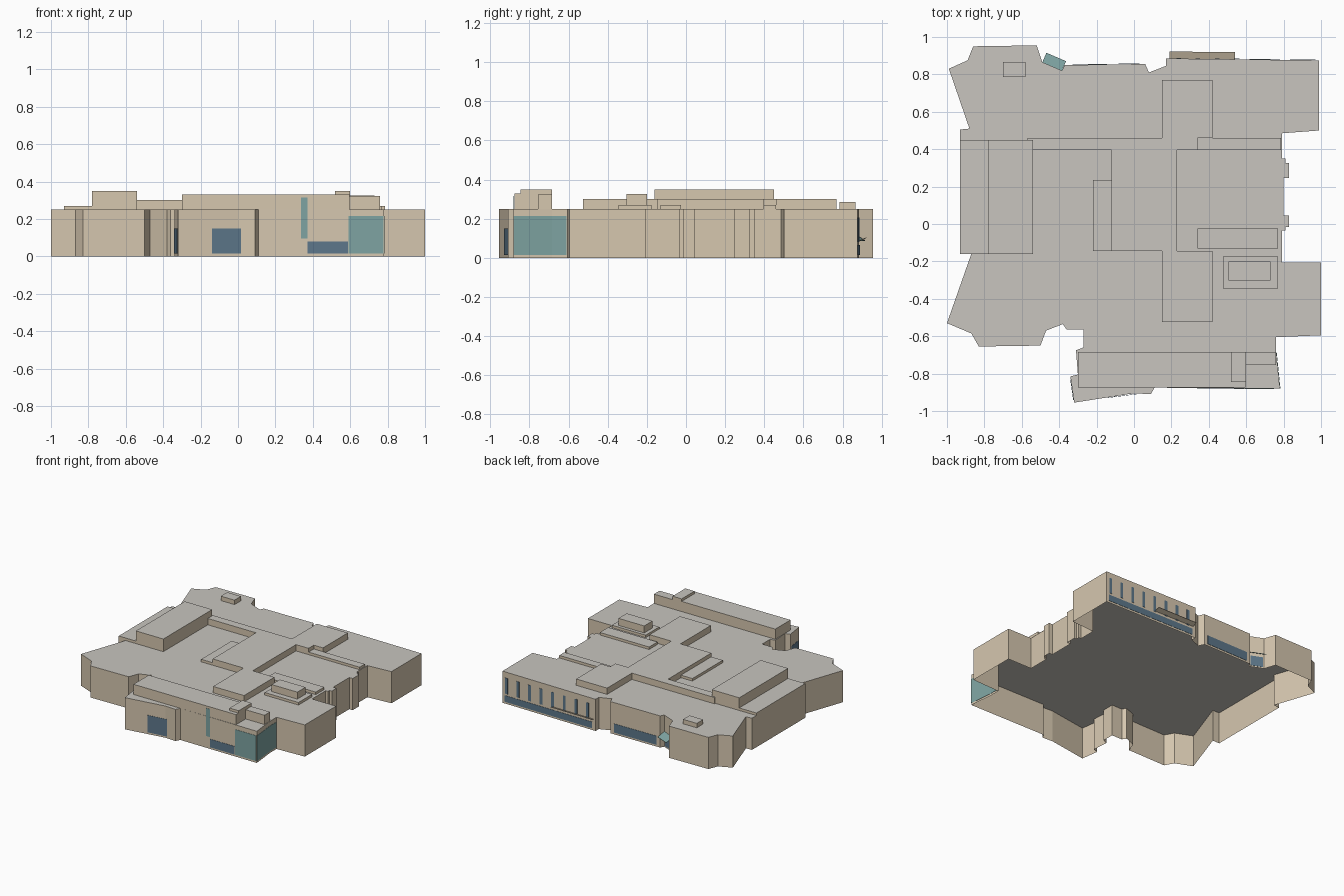
import bpy
import bmesh
from mathutils import Vector

old = bpy.data.objects.get("Cube")
if old:
    bpy.data.objects.remove(old, do_unlink=True)

# The plan is drawn about a point slightly in front of its centre
PLAN_ORIGIN = Vector((0, -0.005, 0))


def make_material(name, colour):
    mat = bpy.data.materials.new(name)
    mat.use_nodes = True
    rgba = (*colour, 1.0)
    mat.diffuse_color = rgba
    mat.node_tree.nodes["Principled BSDF"].inputs["Base Color"].default_value = rgba
    return mat


WALL = make_material("tan wall", (0.67, 0.57, 0.43))
ROOF = make_material("grey roof", (0.58, 0.56, 0.52))
TEAL = make_material("teal glass", (0.21, 0.37, 0.36))
BLUE = make_material("blue glass", (0.11, 0.185, 0.255))


def finish(bm, name, materials):
    """Turn a bmesh into an object; a second material covers level faces."""
    bmesh.ops.recalc_face_normals(bm, faces=bm.faces[:])
    if len(materials) > 1:
        for face in bm.faces:
            face.material_index = int(abs(face.normal.z) > 0.5)
    mesh = bpy.data.meshes.new(name)
    bm.to_mesh(mesh)
    bm.free()
    for mat in materials:
        mesh.materials.append(mat)
    obj = bpy.data.objects.new(name, mesh)
    obj.location = PLAN_ORIGIN
    bpy.context.collection.objects.link(obj)
    return obj


def extrude_outline(name, corners, offset, materials, open_base=False):
    """Sweep an outline along an offset vector into a solid or an open shell."""
    bm = bmesh.new()
    face = bm.faces.new([bm.verts.new(co) for co in corners])
    swept = bmesh.ops.extrude_face_region(bm, geom=[face], use_keep_orig=True)
    moved = [item for item in swept["geom"] if isinstance(item, bmesh.types.BMVert)]
    bmesh.ops.translate(bm, verts=moved, vec=offset)
    if open_base:
        bmesh.ops.delete(bm, geom=[face], context="FACES_ONLY")
    return finish(bm, name, materials)


def shell(name, outline, bottom, top):
    """Walls and a flat roof, open underneath."""
    corners = [(x, y, bottom) for x, y in outline]
    rise = Vector((0, 0, top - bottom))
    return extrude_outline(name, corners, rise, [WALL, ROOF], open_base=True)


def roof_box(name, left, right, front, back, top, bottom=0.25):
    outline = [(left, front), (right, front), (right, back), (left, back)]
    return shell(name, outline, bottom, top)


def outward(start, end):
    """Outward direction of a wall followed clockwise from above."""
    run = Vector(end) - Vector(start)
    return Vector((-run.y, run.x, 0)).normalized()


def window(name, start, end, bottom, top, mat):
    """Thin glass plate on the outside of the wall from start to end."""
    out = outward(start, end) * 0.001
    corners = [Vector((*p, z)) + out for p, z in
               ((start, bottom), (end, bottom), (end, top), (start, top))]
    return extrude_outline(name, corners, out * 2, [mat])


def canopy(name, start, end, depth, inner, outer, mat):
    """Thin tilted plate reaching out from a wall."""
    thickness = Vector((0, 0, 0.003))
    root = Vector((*start, inner))
    tip = Vector((*start, outer)) + outward(start, end) * depth
    corners = [root, tip, tip - thickness, root - thickness]
    run = Vector((*end, inner)) - root
    return extrude_outline(name, corners, run, [mat])


# Main body, clockwise from the back right corner of the angled wing
footprint = [
    (-0.99, 0.835), (-0.89, 0.88), (-0.86, 0.955), (-0.52, 0.96),
    (-0.49, 0.87), (-0.385, 0.825), (-0.37, 0.855), (0.06, 0.86),
    (0.08, 0.815), (0.17, 0.85), (0.17, 0.89), (0.99, 0.88),
    (0.99, 0.505), (0.79, 0.49), (0.79, 0.355), (0.81, 0.355),
    (0.81, 0.33), (0.83, 0.33), (0.83, 0.25), (0.8, 0.25),
    (0.8, 0.05), (0.83, 0.05), (0.83, -0.01), (0.81, -0.01),
    (0.81, -0.03), (0.79, -0.03), (0.79, -0.2), (1, -0.2),
    (1, -0.59), (0.76, -0.6), (0.76, -0.68), (0.78, -0.875),
    (0.11, -0.87), (0.09, -0.905), (0, -0.9), (-0.32, -0.95),
    (-0.34, -0.81), (-0.3, -0.8), (-0.31, -0.67), (-0.27, -0.655),
    (-0.27, -0.56), (-0.36, -0.56), (-0.38, -0.53), (-0.47, -0.565),
    (-0.5, -0.645), (-0.83, -0.65), (-0.87, -0.58), (-1, -0.525),
    (-0.87, -0.155), (-0.93, -0.155), (-0.93, 0.51), (-0.88, 0.515)]
shell("main_building", footprint, 0, 0.25)

# Raised corridor roof winding across the middle
corridor = [
    (-0.57, 0.465), (0.15, 0.465), (0.15, 0.775), (0.42, 0.775),
    (0.42, 0.465), (0.34, 0.465), (0.34, 0.4), (0.23, 0.4),
    (0.23, -0.14), (0.42, -0.14), (0.42, -0.52), (0.15, -0.52),
    (0.15, -0.14), (-0.12, -0.14), (-0.12, 0.4), (-0.57, 0.4)]
shell("corridor_roof", corridor, 0.25, 0.3)

# Roof blocks and plant housings
roof_box("side_hall_roof", -0.78, -0.54, -0.155, 0.455, 0.35)
roof_box("side_hall_step", -0.93, -0.78, -0.155, 0.455, 0.27)
roof_box("corridor_step", -0.22, -0.12, -0.14, 0.24, 0.27)
roof_box("side_corridor_roof", 0.34, 0.785, 0.4, 0.465, 0.27)
roof_box("low_side_roof", 0.34, 0.77, -0.125, -0.02, 0.27)
roof_box("plant_base", 0.475, 0.77, -0.34, -0.17, 0.27)
roof_box("plant_housing", 0.505, 0.73, -0.298, -0.195, 0.325)
roof_box("front_upper_storey", -0.3, 0.595, -0.87, -0.68, 0.33)
roof_box("front_roof_hatch", 0.518, 0.598, -0.84, -0.68, 0.35, 0.325)
roof_box("front_corner_block", 0.595, 0.76, -0.75, -0.68, 0.323)
roof_box("back_vent", -0.7, -0.58, 0.79, 0.87, 0.285)

# Front glazing
window("front_corner_glass", (0.777, -0.875), (0.59, -0.874), 0.015, 0.215, TEAL)
window("side_corner_glass", (0.76, -0.605), (0.76, -0.68), 0.015, 0.215, TEAL)
window("angled_corner_glass", (0.76, -0.68), (0.78, -0.875), 0.015, 0.215, TEAL)
window("tall_front_glass", (0.372, -0.873), (0.337, -0.873), 0.095, 0.315, TEAL)
window("low_front_window", (0.587, -0.874), (0.372, -0.873), 0.015, 0.08, BLUE)
window("entrance_window", (0.015, -0.902), (-0.14, -0.922), 0.015, 0.15, BLUE)
window("entrance_side_window", (-0.322, -0.936), (-0.338, -0.824), 0.015, 0.15, BLUE)

# Back glazing: long low strips with a row of tall slits above
window("back_strip_window", (0.2, 0.89), (0.97, 0.8805), 0.015, 0.065, BLUE)
window("back_hall_window", (-0.34, 0.856), (0.03, 0.86), 0.015, 0.085, BLUE)
for i in range(8):
    x = 0.24 + i * 0.102
    wall_y = 0.8925 - 0.0122 * x
    window(f"back_slit_window_{i + 1}", (x - 0.012, wall_y), (x + 0.012, wall_y),
           0.08, 0.205, BLUE)

# Back canopies and the door under the angled one
canopy("back_canopy", (0.19, 0.887), (0.54, 0.884), 0.04, 0.088, 0.104, WALL)
canopy("angled_canopy", (-0.49, 0.87), (-0.385, 0.825), 0.055, 0.12, 0.09, TEAL)
window("back_door", (-0.48, 0.866), (-0.395, 0.8295), 0.01, 0.09, BLUE)
